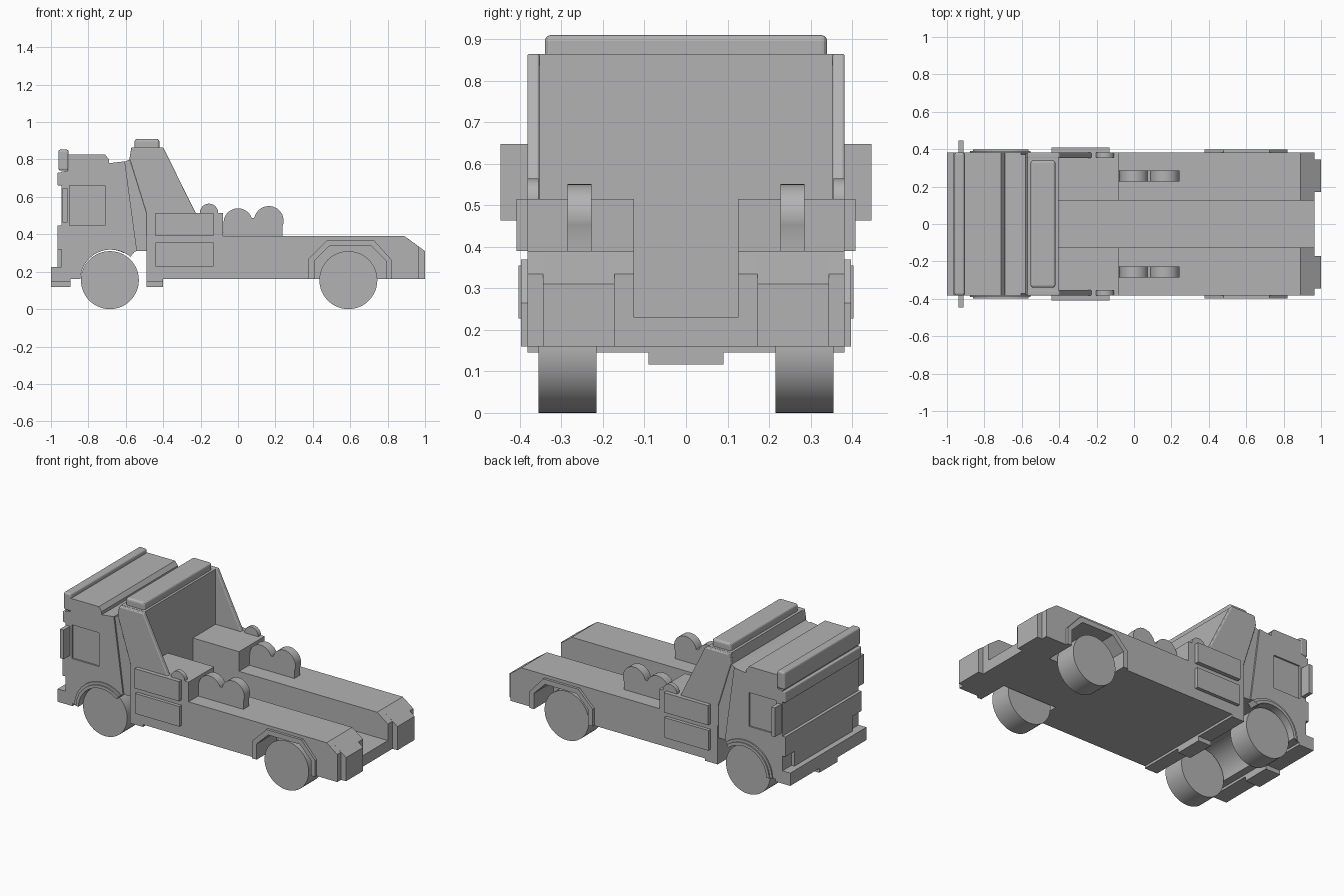
import bpy, bmesh
from math import cos, sin, radians

cube = bpy.data.objects.get("Cube")
if cube:
    bpy.data.objects.remove(cube, do_unlink=True)

grey = bpy.data.materials.new("plain_grey")
grey.use_nodes = True
grey.diffuse_color = (0.45, 0.45, 0.45, 1)
grey.node_tree.nodes["Principled BSDF"].inputs["Base Color"].default_value = grey.diffuse_color


def slab(name, profile, y0, y1, bevel=0, smooth=False):
    """Extrude an x-z outline from y0 to y1."""
    bm = bmesh.new()
    face = bm.faces.new([bm.verts.new((x, y0, z)) for x, z in profile])
    ext = bmesh.ops.extrude_face_region(bm, geom=[face])
    verts = [v for v in ext["geom"] if isinstance(v, bmesh.types.BMVert)]
    bmesh.ops.translate(bm, verts=verts, vec=(0, y1 - y0, 0))
    bmesh.ops.recalc_face_normals(bm, faces=bm.faces)
    mesh = bpy.data.meshes.new(name)
    bm.to_mesh(mesh)
    bm.free()
    mesh.materials.append(grey)
    ob = bpy.data.objects.new(name, mesh)
    bpy.context.collection.objects.link(ob)
    if bevel:
        mod = ob.modifiers.new("Rounded edges", 'BEVEL')
        mod.width, mod.segments = bevel, 3
    if smooth:
        bpy.ops.object.select_all(action='DESELECT')
        bpy.context.view_layer.objects.active = ob
        ob.select_set(True)
        bpy.ops.object.shade_smooth_by_angle()
    return ob


def rect(x0, x1, z0, z1):
    return [(x0, z0), (x1, z0), (x1, z1), (x0, z1)]


def arc(cx, cz, r, a0, a1, n):
    steps = [radians(a0 + (a1 - a0) * i / n) for i in range(n + 1)]
    return [(cx + r * cos(a), cz + r * sin(a)) for a in steps]


def both(name, profile, y0, y1, **kw):
    """The same slab on the near (-y) and far (+y) side."""
    slab(name + "_near", profile, -y1, -y0, **kw)
    slab(name + "_far", profile, y0, y1, **kw)


W = 0.382            # half width of the body
CAB_X, REAR_X, AXLE_Z, TYRE = -0.685, 0.59, 0.155, 0.155

# Wheels
for name, x in (("cab_wheel", CAB_X), ("rear_wheel", REAR_X)):
    both(name, arc(x, AXLE_Z, TYRE, 0, 352.5, 47), 0.215, 0.355, smooth=True)

# Cab shell, open across the wheel arch
cab = slab("cab", [(-0.945, 0.16)] + arc(CAB_X, AXLE_Z, 0.163, 178, 62, 20) +
           [(-0.54, 0.31), (-0.605, 0.79), (-0.69, 0.78), (-0.69, 0.8),
            (-0.71, 0.826), (-0.91, 0.826), (-0.91, 0.74), (-0.945, 0.735)], -W, W)

# Recessed side windows
for y in (-W, W):
    cutter = slab("window_cutter", rect(-0.9, -0.71, 0.446, 0.66), y - 0.01, y + 0.01)
    cutter.hide_render = True
    mod = cab.modifiers.new("Window", 'BOOLEAN')
    mod.operation, mod.object = 'DIFFERENCE', cutter
    bpy.context.view_layer.objects.active = cab
    bpy.ops.object.modifier_apply(modifier=mod.name)
    bpy.data.objects.remove(cutter, do_unlink=True)

# Cab face: visors, grille, bumper, mirrors
slab("roof_visor", rect(-0.96, -0.905, 0.74, 0.853), -W, W, bevel=0.012)
slab("windscreen_brow", rect(-0.965, -0.93, 0.66, 0.73), -W, W, bevel=0.006)
slab("upper_grille", rect(-0.965, -0.94, 0.32, 0.446), -W, W)
slab("lower_grille", rect(-0.965, -0.94, 0.22, 0.32), -0.29, 0.29)
slab("bumper", rect(-1.0, -0.94, 0.145, 0.226), -W, W)
both("mirror", rect(-0.937, -0.912, 0.463, 0.648), W - 0.01, 0.447)

# Round wheel arch trim on the cab
both("cab_arch", arc(CAB_X + 0.005, AXLE_Z, 0.163, 178, 50, 20) +
     arc(CAB_X + 0.005, AXLE_Z, 0.182, 50, 178, 20), 0.34, 0.398, smooth=True)
both("cab_arch_rim", arc(CAB_X + 0.005, AXLE_Z, 0.18, 178, 50, 20) +
     arc(CAB_X + 0.005, AXLE_Z, 0.198, 50, 178, 20), 0.34, 0.39, smooth=True)

# Underside skirts
for name, x0, x1 in (("bumper_skirt", -1.0, -0.895), ("body_skirt", -0.49, -0.4)):
    slab(name, rect(x0, x1, 0.145, 0.165), -W, W)
    slab(name + "_step", rect(x0, x1, 0.117, 0.15), -0.09, 0.09)

# Joint behind the cab, then the tower with its sloping wings
slab("cab_joint", [(-0.61, 0.785), (-0.58, 0.8), (-0.485, 0.515),
                   (-0.485, 0.31), (-0.545, 0.31)], -0.372, 0.372)
tower_front = [(-0.49, 0.16), (-0.49, 0.515), (-0.58, 0.805), (-0.57, 0.865)]
slab("tower", tower_front + [(-0.405, 0.865), (-0.405, 0.16)], -0.356, 0.356)
both("tower_wing", tower_front + [(-0.4, 0.865), (-0.227, 0.515), (-0.227, 0.16)],
     0.353, W, bevel=0.006)
slab("light_bar", rect(-0.553, -0.42, 0.85, 0.91), -0.34, 0.34, bevel=0.014)

# Bed: floor channel, inner rails and outer rails with wheel wells
slab("bed_floor", rect(-0.49, 0.965, 0.16, 0.23), -0.13, 0.13)
tail = [(0.965, 0.16), (0.965, 0.335), (0.89, 0.39), (-0.49, 0.39), (-0.49, 0.16)]
both("inner_rail", tail, 0.125, 0.2)
well = [(0.41, 0.16), (0.41, 0.26), (0.49, 0.338), (0.712, 0.338), (0.79, 0.26), (0.79, 0.16)]
both("outer_rail", well + tail, 0.2, W)
both("tail_block", [(0.9, 0.16), (1.0, 0.16), (1.0, 0.31), (0.9, 0.383)], 0.172, 0.344)

# Angular trim around the rear wheels
trim = [(0.82, 0.16), (0.82, 0.265), (0.725, 0.37), (0.478, 0.37), (0.377, 0.27), (0.377, 0.16)]
both("rear_arch", well + trim, 0.36, 0.398)

# Tool boxes, side panels and rollers
both("tool_box", rect(-0.41, -0.08, 0.38, 0.515), 0.125, W)
both("upper_panel", rect(-0.44, -0.13, 0.39, 0.515), W - 0.01, 0.408)
both("lower_panel", rect(-0.44, -0.13, 0.227, 0.355), W - 0.01, 0.403)
both("roller", arc(-0.155, 0.515, 0.049, 0, 345, 23), 0.355, W, smooth=True)

# Paired lobes on the rails
both("lobe", [(-0.08, 0.38), (0.237, 0.38)] + arc(0.165, 0.472, 0.079, -25, 168, 18) +
     arc(0.0, 0.462, 0.077, 20, 180, 16), 0.228, 0.285, smooth=True)
